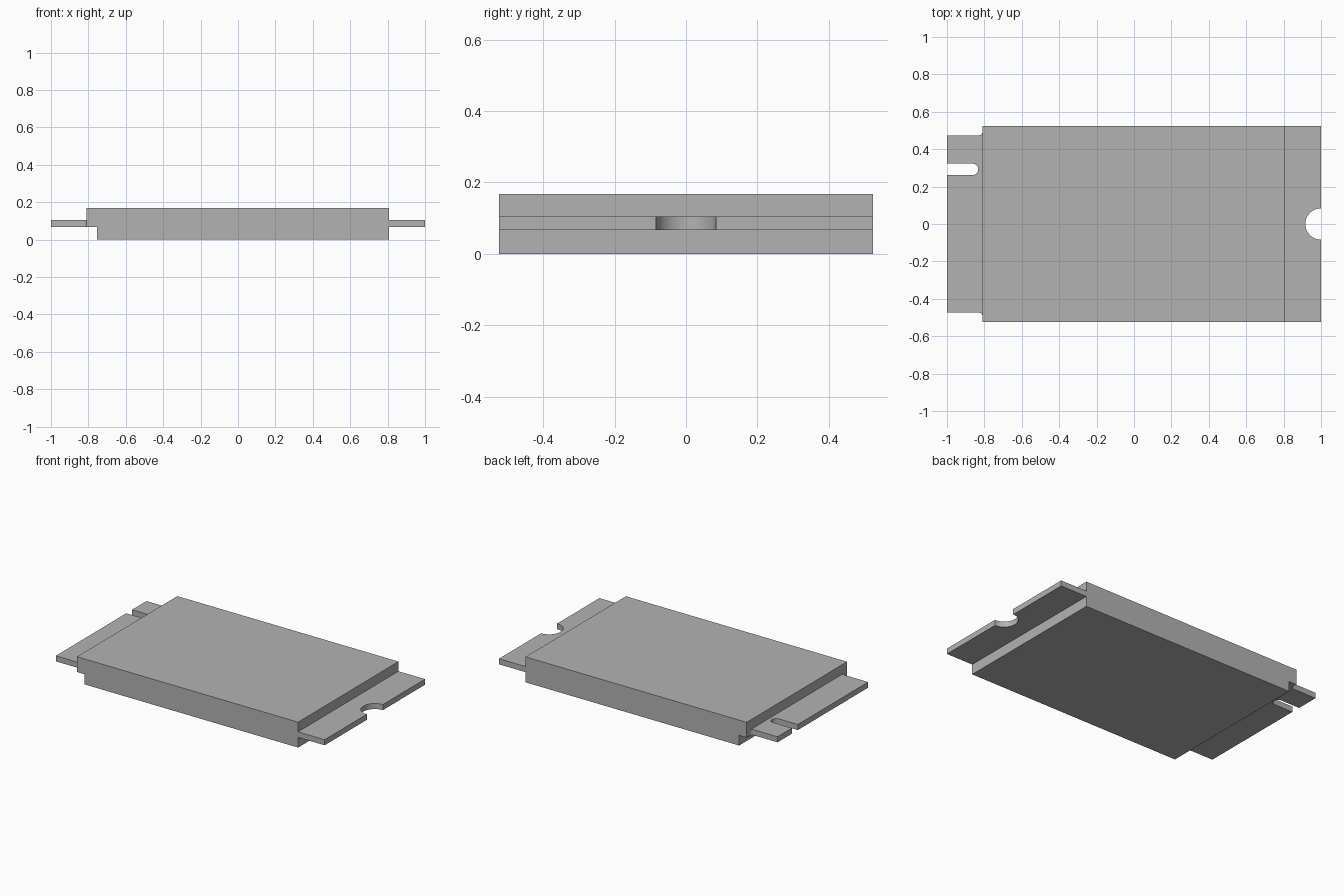
import bpy, bmesh
from math import radians, cos, sin

cube = bpy.data.objects.get("Cube")
if cube:
    bpy.data.objects.remove(cube, do_unlink=True)

grey = bpy.data.materials.new("plain grey")
grey.use_nodes = True
grey.diffuse_color = (0.45, 0.45, 0.45, 1)
grey.node_tree.nodes["Principled BSDF"].inputs["Base Color"].default_value = grey.diffuse_color


def arc(cx, cy, r, start, end, steps):
    """Points along an arc, angles in degrees."""
    angles = [radians(start + (end - start) * i / steps) for i in range(steps + 1)]
    return [(cx + r * cos(a), cy + r * sin(a)) for a in angles]


def slab(name, outline, bottom, top):
    """Extrude a flat outline between two heights."""
    bm = bmesh.new()
    face = bm.faces.new([bm.verts.new((x, y, bottom)) for x, y in outline])
    raised = bmesh.ops.extrude_face_region(bm, geom=[face], use_keep_orig=True)["geom"]
    verts = [v for v in raised if isinstance(v, bmesh.types.BMVert)]
    bmesh.ops.translate(bm, vec=(0, 0, top - bottom), verts=verts)
    bmesh.ops.recalc_face_normals(bm, faces=bm.faces)
    mesh = bpy.data.meshes.new(name)
    bm.to_mesh(mesh)
    bm.free()
    mesh.materials.append(grey)
    obj = bpy.data.objects.new(name, mesh)
    bpy.context.collection.objects.link(obj)
    return obj


def rectangle(x0, x1, half):
    return [(x0, -half), (x1, -half), (x1, half), (x0, half)]


HALF, TAB, STEP, FILLET = 0.524, 0.473, -0.81, 0.02
SLOT_Y, SLOT_R = 0.292, 0.031
BOARD_BOTTOM, BOARD_TOP = 0.067, 0.104

# Circuit board: narrow tab with a key slot at one end, half-round notch at the other
outline = [(-1, -TAB)]
outline += arc(STEP - FILLET, -TAB - FILLET, FILLET, 90, 0, 6)
outline += [(STEP, -HALF), (1, -HALF)]
outline += arc(1, 0, 0.084, 270, 90, 32)
outline += [(1, HALF), (STEP, HALF)]
outline += arc(STEP - FILLET, TAB + FILLET, FILLET, 0, -90, 6)
outline += [(-1, TAB), (-1, SLOT_Y + SLOT_R)]
outline += arc(-0.833 - SLOT_R, SLOT_Y, SLOT_R, 90, -90, 16)
outline += [(-1, SLOT_Y - SLOT_R)]
board = slab("circuit_board", outline, BOARD_BOTTOM, BOARD_TOP)

# Component envelopes above and below the board
slab("upper_block", rectangle(STEP, 0.806, HALF), BOARD_TOP, 0.168)
slab("lower_block", rectangle(-0.755, 0.806, HALF), 0, BOARD_BOTTOM)

# Smooth the round cut-outs, keep the edges sharp
bpy.ops.object.select_all(action="DESELECT")
board.select_set(True)
bpy.context.view_layer.objects.active = board
bpy.ops.object.shade_smooth_by_angle(angle=radians(30))
